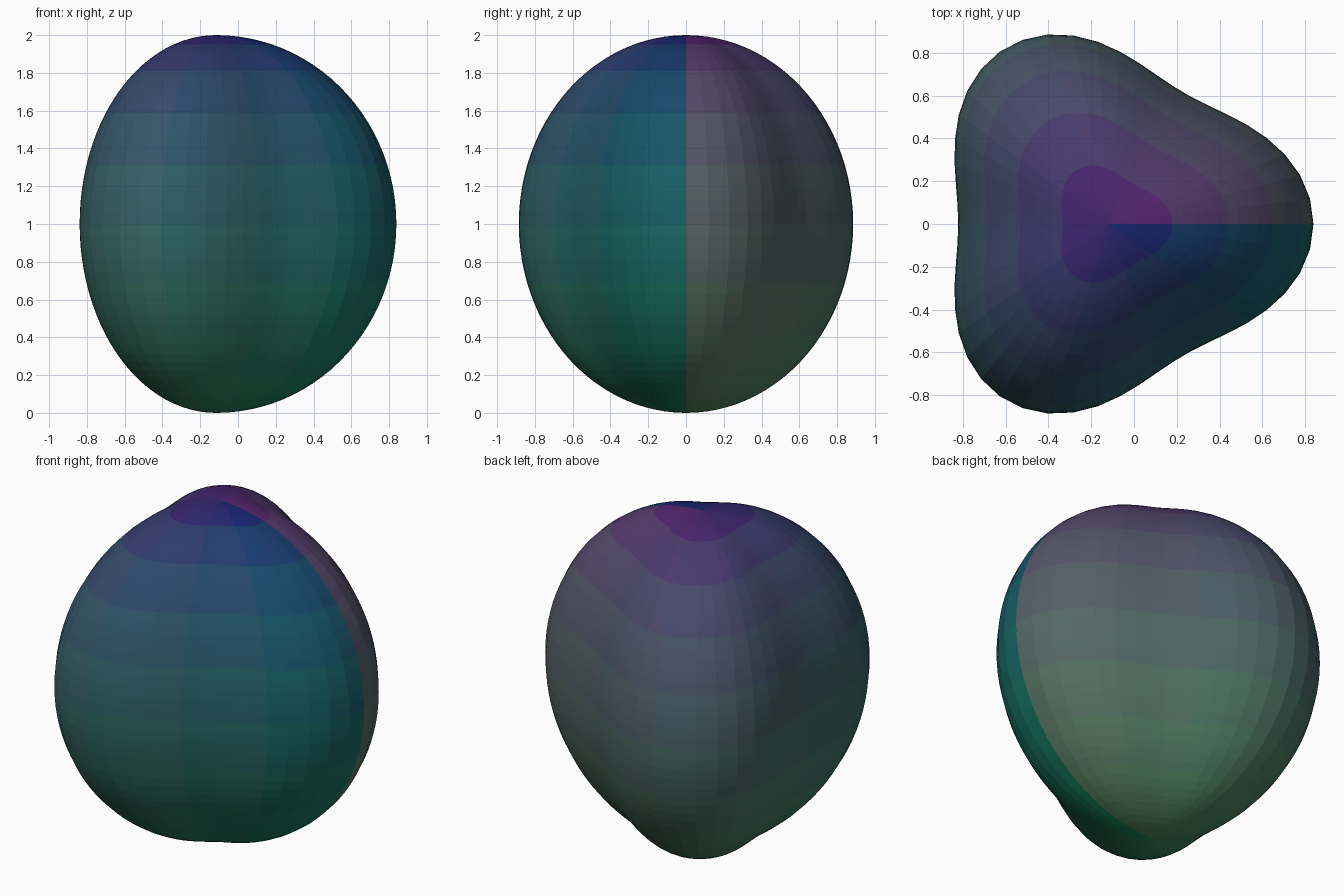
import bpy, math

if "Cube" in bpy.data.objects:
    bpy.data.objects.remove(bpy.data.objects["Cube"])

SEGS, RINGS, BANDS = 50, 50, 10
RADIUS, LOBE, SHIFT = 0.83, 0.1245, -0.116


def surface_point(i, j):
    """Sphere whose horizontal radius swells into three lobes."""
    theta, phi = math.tau * i / SEGS, math.pi * j / RINGS
    r = (RADIUS + LOBE * math.cos(3 * theta)) * math.sin(phi)
    return (SHIFT + r * math.cos(theta), r * math.sin(theta), 1 + math.cos(phi))


# Vertices: rings between the two poles, then the poles
verts = [surface_point(i, j) for j in range(1, RINGS) for i in range(SEGS)]
top, bottom = len(verts), len(verts) + 1
verts += [(SHIFT, 0, 2), (SHIFT, 0, 0)]


def index(i, j):
    if j == 0:
        return top
    if j == RINGS:
        return bottom
    return (j - 1) * SEGS + i % SEGS


# Faces: quads, with triangles at the poles, each tied to a colour patch
faces, patches = [], []
for j in range(RINGS):
    for i in range(SEGS):
        loop = [index(i, j), index(i, j + 1), index(i + 1, j + 1), index(i + 1, j)]
        faces.append(list(dict.fromkeys(loop)))
        patches.append((j * BANDS // RINGS) * BANDS + i * BANDS // SEGS)

mesh = bpy.data.meshes.new("lobed_body")
mesh.from_pydata(verts, [], faces)

# Colour gradient: red fades around the body, green grows downward
for b in range(BANDS):
    for a in range(BANDS):
        u, v = (a + 0.5) / BANDS, (b + 0.5) / BANDS
        mat = bpy.data.materials.new(f"gradient_{b}_{a}")
        mat.diffuse_color = (0.004 + 0.09 * (1 - u), 0.007 + 0.24 * v, 0.16 - 0.06 * v, 1)
        mat.use_nodes = True
        mat.node_tree.nodes["Principled BSDF"].inputs["Base Color"].default_value = mat.diffuse_color
        mesh.materials.append(mat)
mesh.polygons.foreach_set("material_index", patches)
mesh.update()

body = bpy.data.objects.new("lobed_body", mesh)
bpy.context.collection.objects.link(body)
